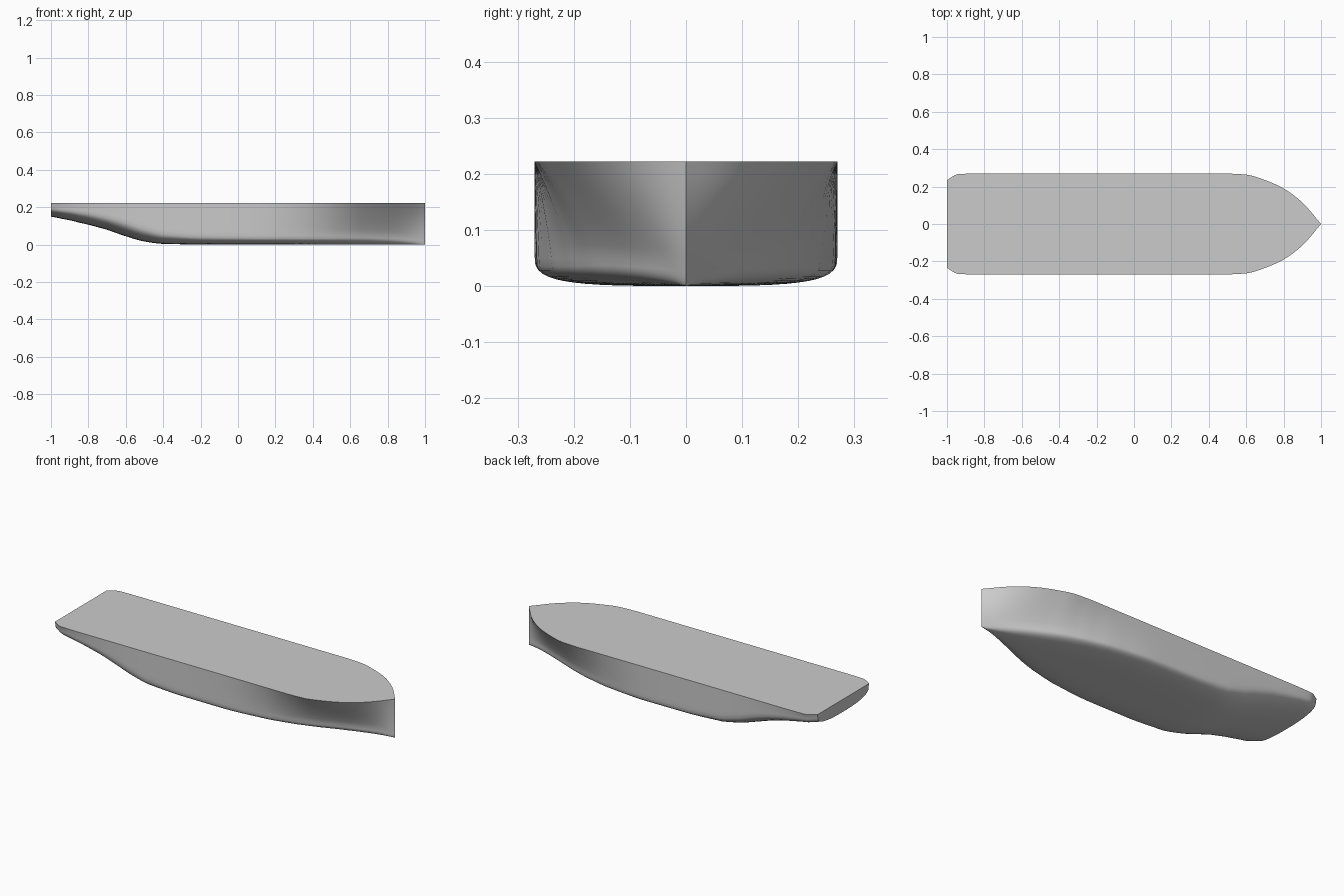
import bpy, bmesh, math

cube = bpy.data.objects.get("Cube")
if cube:
    bpy.data.objects.remove(cube)

DECK_Z = 0.222
STEPS = 4          # rings between two stations
BILGE_PTS = 12     # points round the bottom and bilge
SIDE_PTS = 7       # points up the side

# Stations: x, deck half beam, bilge half beam, keel height, bilge rise, squareness
STATIONS = [
    (-1.0, 0.235, 0.23, 0.15, 0.05, 2.5),
    (-0.94, 0.267, 0.26, 0.138, 0.055, 2.5),
    (-0.85, 0.27, 0.265, 0.118, 0.065, 2.5),
    (-0.7, 0.27, 0.267, 0.08, 0.08, 2.6),
    (-0.6, 0.27, 0.268, 0.045, 0.09, 2.7),
    (-0.5, 0.27, 0.269, 0.017, 0.085, 2.9),
    (-0.4, 0.27, 0.27, 0.004, 0.07, 3.2),
    (-0.2, 0.27, 0.27, 0.001, 0.055, 3.5),
    (0.1, 0.27, 0.266, 0, 0.05, 3.5),
    (0.35, 0.27, 0.24, 0, 0.05, 3.5),
    (0.5, 0.27, 0.205, 0, 0.05, 3.4),
    (0.6, 0.264, 0.172, 0, 0.05, 3.2),
    (0.7, 0.235, 0.13, 0, 0.048, 3),
    (0.8, 0.19, 0.085, 0, 0.045, 3),
    (0.9, 0.115, 0.04, 0, 0.04, 3),
    (1.0, 0, 0, 0, 0.03, 3),
]


def blend(a, b, c, d, t):
    """Smooth curve through b and c, with slopes limited to avoid overshoot."""
    def slope(p, q, r):
        u, v = q - p, r - q
        return 0 if u * v <= 0 else 2 * u * v / (u + v)
    m, n = slope(a, b, c), slope(b, c, d)
    if a == b:
        m = c - b
    if c == d:
        n = c - b
    h = t * t * (3 - 2 * t)
    return b + (c - b) * h + m * t * (1 - t) ** 2 - n * t * t * (1 - t)


def half_section(deck, bilge, keel, rise, square):
    """Half frame from keel to deck edge as (y, z) pairs."""
    points = []
    for i in range(BILGE_PTS + 1):
        a = math.pi / 2 * i / BILGE_PTS
        y = bilge * max(math.sin(a), 0) ** (2 / square)
        z = keel + rise * (1 - max(math.cos(a), 0) ** (2 / square))
        points.append((y, z))
    for i in range(1, SIDE_PTS + 1):
        s = i / SIDE_PTS
        z = keel + rise + (DECK_Z - keel - rise) * s
        points.append((bilge + (deck - bilge) * s ** 1.2, z))
    return points


# Fair the stations into a dense set of frames
frames = []
last = len(STATIONS) - 1
for i in range(last):
    four = [STATIONS[min(max(i + k, 0), last)] for k in (-1, 0, 1, 2)]
    for step in range(STEPS):
        t = step / STEPS
        x = four[1][0] + (four[2][0] - four[1][0]) * t
        frames.append((x, [blend(*col, t) for col in list(zip(*four))[1:]]))
frames.append((STATIONS[last][0], STATIONS[last][1:]))

# Hull skin, deck and transom
bm = bmesh.new()
rings = []
for x, shape in frames:
    half = half_section(*shape)
    ring = [(-y, z) for y, z in reversed(half[1:])] + half
    rings.append([bm.verts.new((x, y, z)) for y, z in ring])
for a, b in zip(rings, rings[1:]):
    for j in range(len(a) - 1):
        bm.faces.new((a[j], a[j + 1], b[j + 1], b[j]))
bm.faces.new(rings[0])
for a, b in zip(rings, rings[1:]):
    bm.faces.new((a[0], b[0], b[-1], a[-1]))
bmesh.ops.remove_doubles(bm, verts=bm.verts, dist=0.0001)
bmesh.ops.recalc_face_normals(bm, faces=bm.faces)

mesh = bpy.data.meshes.new("hull")
bm.to_mesh(mesh)
bm.free()
hull = bpy.data.objects.new("hull", mesh)
bpy.context.collection.objects.link(hull)

# Plain grey paint
grey = bpy.data.materials.new("grey")
grey.use_nodes = True
color = (0.6, 0.6, 0.6, 1)
grey.diffuse_color = color
grey.node_tree.nodes["Principled BSDF"].inputs["Base Color"].default_value = color
mesh.materials.append(grey)

bpy.ops.object.select_all(action="DESELECT")
hull.select_set(True)
bpy.context.view_layer.objects.active = hull
bpy.ops.object.shade_smooth_by_angle(angle=math.radians(35))
